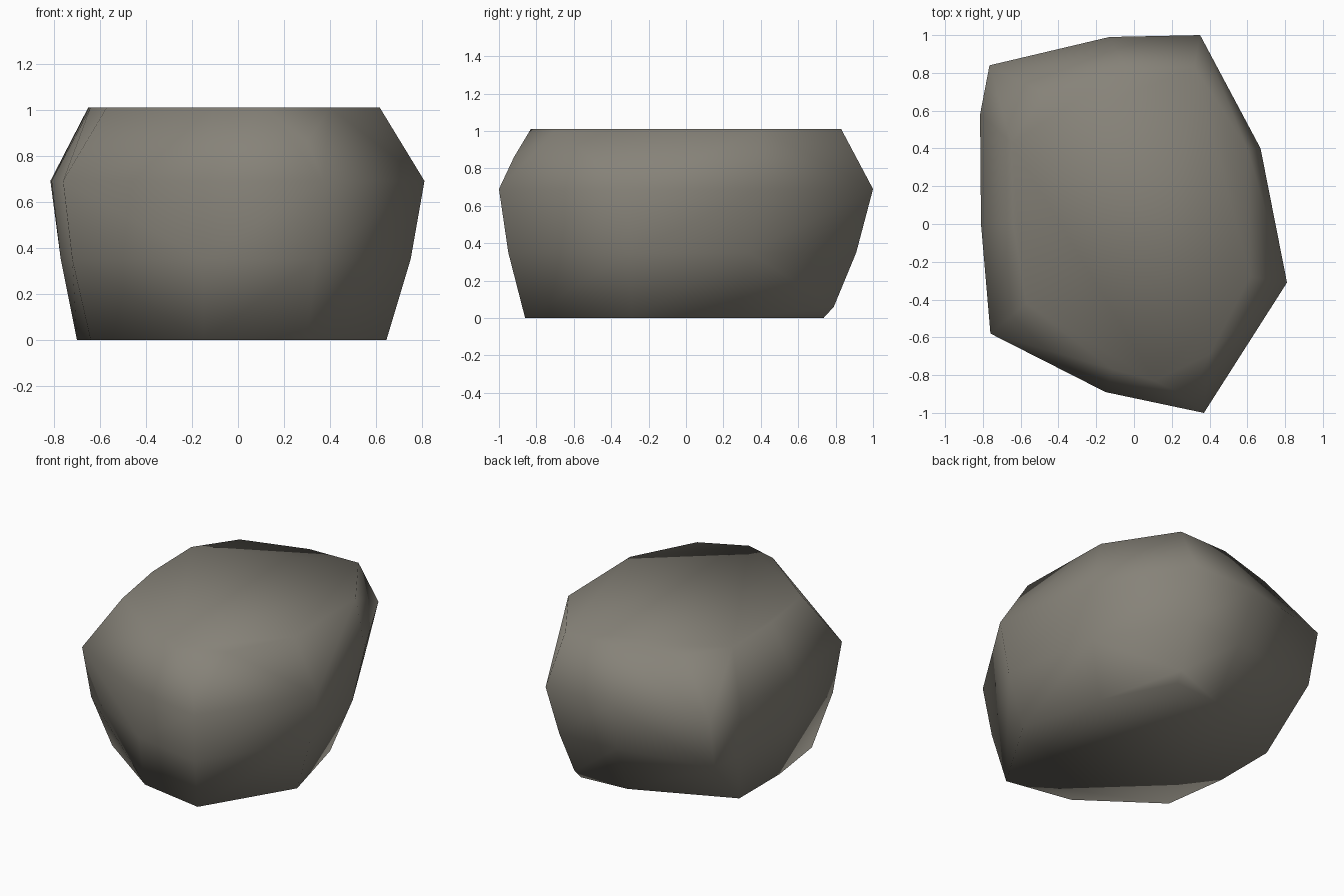
import bpy, bmesh

if "Cube" in bpy.data.objects:
    bpy.data.objects.remove(bpy.data.objects["Cube"])

# Horizontal outlines of the boulder: height -> (x, y) corners
RINGS = {
    0.0: [(-.70, 0), (-.70, .43), (-.06, .71), (.27, .735), (.50, .27),
          (.645, -.29), (.30, -.86), (-.15, -.78), (-.64, -.43)],
    0.06: [(.28, .79)],
    0.35: [(-.77, 0), (-.77, .53), (-.75, .77), (-.10, .89), (.31, .91), (.62, .34),
           (.75, -.30), (.34, -.95), (-.15, -.85), (-.72, -.54)],
    0.69: [(-.81, 0), (-.815, .58), (-.765, .84), (-.13, .99), (.35, 1.0), (.67, .40),
           (.81, -.31), (.37, -1.0), (-.15, -.89), (-.76, -.58)],
    0.86: [(.30, -.92)],
    1.01: [(-.64, 0), (-.65, .43), (-.47, .69), (-.04, .82), (.32, .83), (.60, .40),
           (.615, -.28), (.40, -.69), (.11, -.83), (-.11, -.77), (-.57, -.42)],
}

# Boulder: the convex skin around all outlines
bm = bmesh.new()
for z, ring in RINGS.items():
    for x, y in ring:
        bm.verts.new((x, y, z))
hull = bmesh.ops.convex_hull(bm, input=bm.verts[:])
bmesh.ops.delete(bm, geom=list({v for v in bm.verts if not v.link_faces}), context='VERTS')

# Merge coplanar triangles into clean facets, then smooth shading
bmesh.ops.dissolve_limit(bm, angle_limit=0.03, verts=bm.verts[:], edges=bm.edges[:])
bmesh.ops.recalc_face_normals(bm, faces=bm.faces[:])
for f in bm.faces:
    f.smooth = True

mesh = bpy.data.meshes.new("boulder")
bm.to_mesh(mesh)
bm.free()
boulder = bpy.data.objects.new("boulder", mesh)
bpy.context.collection.objects.link(boulder)

# Stone colour
stone = bpy.data.materials.new("warm grey stone")
stone.diffuse_color = (0.24, 0.225, 0.19, 1)
stone.use_nodes = True
stone.node_tree.nodes["Principled BSDF"].inputs["Base Color"].default_value = stone.diffuse_color
mesh.materials.append(stone)
